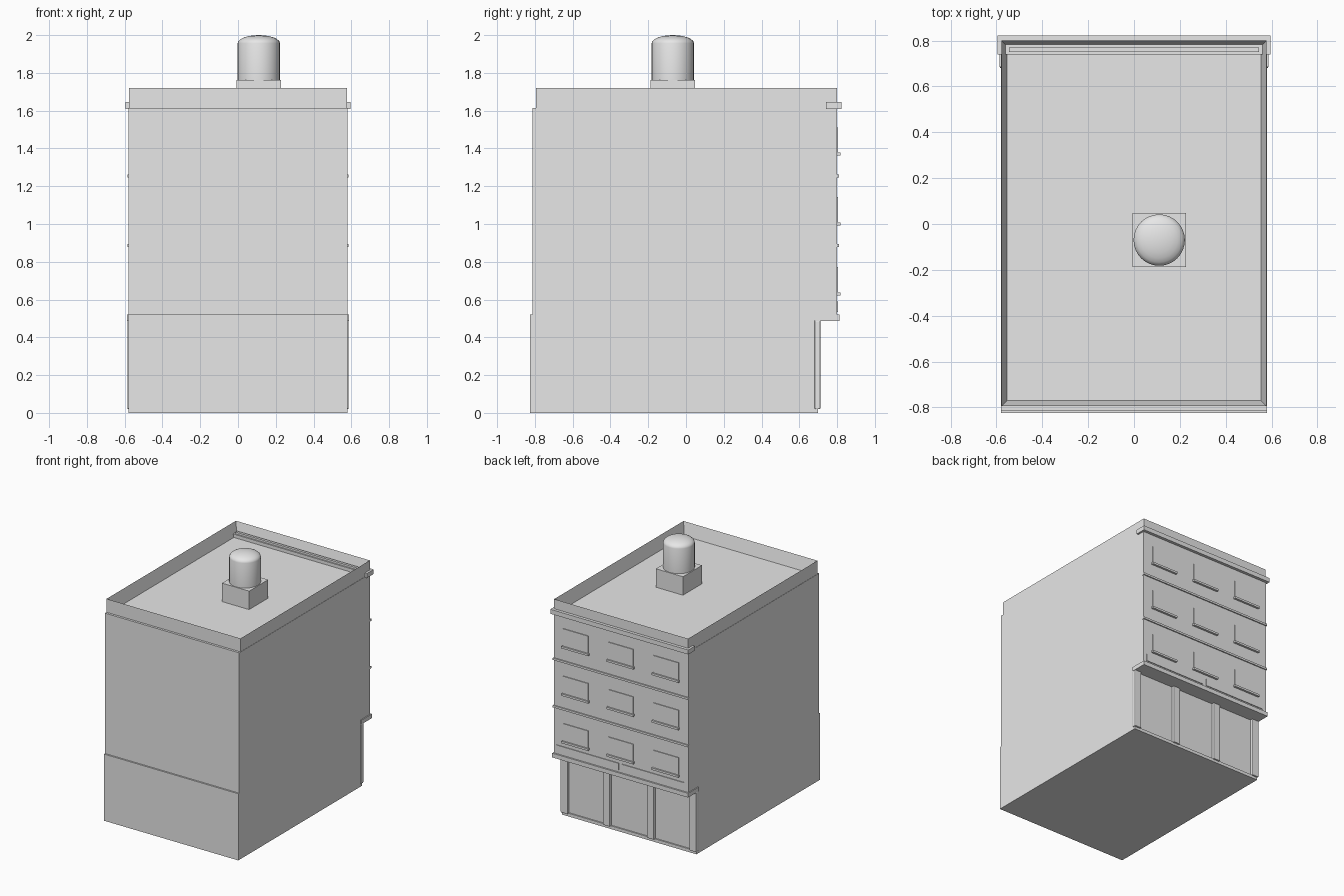
import bpy, bmesh, math

cube = bpy.data.objects.get("Cube")
if cube:
    bpy.data.objects.remove(cube, do_unlink=True)

GREY = (0.8, 0.8, 0.8, 1.0)
mat = bpy.data.materials.new("light_grey")
mat.use_nodes = True
mat.diffuse_color = GREY
mat.node_tree.nodes["Principled BSDF"].inputs["Base Color"].default_value = GREY


def add_object(name, bm):
    bmesh.ops.recalc_face_normals(bm, faces=bm.faces)
    mesh = bpy.data.meshes.new(name)
    bm.to_mesh(mesh)
    bm.free()
    mesh.materials.append(mat)
    obj = bpy.data.objects.new(name, mesh)
    bpy.context.collection.objects.link(obj)
    return obj


def box(name, x, y, z, bevel=0.0):
    """Box from (min, max) ranges on each axis."""
    bm = bmesh.new()
    bmesh.ops.create_cube(bm, size=1)
    for v in bm.verts:
        for i, (lo, hi) in enumerate((x, y, z)):
            v.co[i] = hi if v.co[i] > 0 else lo
    obj = add_object(name, bm)
    if bevel:
        mod = obj.modifiers.new("Bevel", 'BEVEL')
        mod.width = bevel
        mod.segments = 2
    return obj


def lathe(name, profile, centre, sides=32):
    """Turn an (r, z) profile about a vertical axis."""
    bm = bmesh.new()
    verts = [bm.verts.new((r, 0, z)) for r, z in profile]
    edges = [bm.edges.new(pair) for pair in zip(verts, verts[1:])]
    bmesh.ops.spin(bm, geom=verts + edges, cent=(0, 0, 0), axis=(0, 0, 1),
                   angle=math.tau, steps=sides)
    bmesh.ops.remove_doubles(bm, verts=bm.verts, dist=0.0001)
    obj = add_object(name, bm)
    obj.location = (centre[0], centre[1], 0)
    bpy.ops.object.select_all(action='DESELECT')
    bpy.context.view_layer.objects.active = obj
    obj.select_set(True)
    bpy.ops.object.shade_smooth_by_angle(angle=math.radians(35))
    return obj


W = 0.58       # half width
BACK = 0.80    # upper facade plane
ROOF = 1.615

# Main volumes
box("ground_storey", (-W, W), (-0.825, 0.69), (0, 0.52))
box("upper_storeys", (-W, W), (-0.813, BACK), (0.515, ROOF))

# Roof parapet: a box ring made by insetting and lowering the top face
bm = bmesh.new()
bmesh.ops.create_cube(bm, size=1)
for v in bm.verts:
    v.co.x *= 2 * (W - 0.002)
    v.co.y = BACK if v.co.y > 0 else -0.795
    v.co.z = 1.72 if v.co.z > 0 else ROOF - 0.01
top = max(bm.faces, key=lambda f: f.calc_center_median().z)
bmesh.ops.inset_individual(bm, faces=[top], thickness=0.034)
for v in top.verts:
    v.co.z = ROOF + 0.004
add_object("parapet", bm)
box("parapet_ledge", (-0.545, 0.545), (0.75, 0.77), (ROOF, 1.66))

# Facade mouldings
box("cornice", (-0.595, 0.595), (0.74, 0.823), (1.61, 1.645))
box("shop_ledge", (-0.587, 0.587), (0.685, 0.812), (0.487, 0.52))
for i, z in enumerate((0.885, 1.255)):
    box(f"string_course_{i + 1}", (-W - 0.004, W + 0.004),
        (BACK - 0.01, BACK + 0.009), (z - 0.008, z + 0.008))

# Windows with sills, three by three
for row in range(3):
    z = 0.63 + 0.37 * row
    for col in (-1, 0, 1):
        x = 0.39 * col
        tag = f"{row + 1}_{col + 2}"
        box("window_" + tag, (x - 0.108, x + 0.108),
            (BACK - 0.005, BACK + 0.006), (z, z + 0.142))
        box("window_sill_" + tag, (x - 0.115, x + 0.115),
            (BACK - 0.005, BACK + 0.017), (z - 0.008, z + 0.008))

# Blank fascia boards above the shopfront
for name, x in (("left", (0.02, 0.555)), ("right", (-0.545, -0.01))):
    box("fascia_" + name, x, (BACK - 0.005, BACK + 0.006), (0.535, 0.59))

# Shopfront plinth and pilasters
box("plinth", (-W, W), (0.68, 0.70), (0, 0.025))
for i, x in enumerate((-0.556, -0.19, 0.19, 0.556)):
    box(f"pilaster_{i + 1}", (x - 0.03, x + 0.03), (0.68, 0.712),
        (0.02, 0.49), bevel=0.006)

# Roof vent
CX, CY = 0.11, -0.07
box("vent_base", (CX - 0.117, CX + 0.117), (CY - 0.117, CY + 0.117), (ROOF, 1.763))
R = 0.112
profile = [(0, 1.76), (R, 1.76), (R, 1.957)]
for k in range(1, 7):
    a = k / 6 * math.pi / 2
    profile.append((R * math.cos(a), 1.957 + 0.043 * math.sin(a)))
profile[-1] = (0, 2.0)
lathe("vent_drum", profile, (CX, CY))
